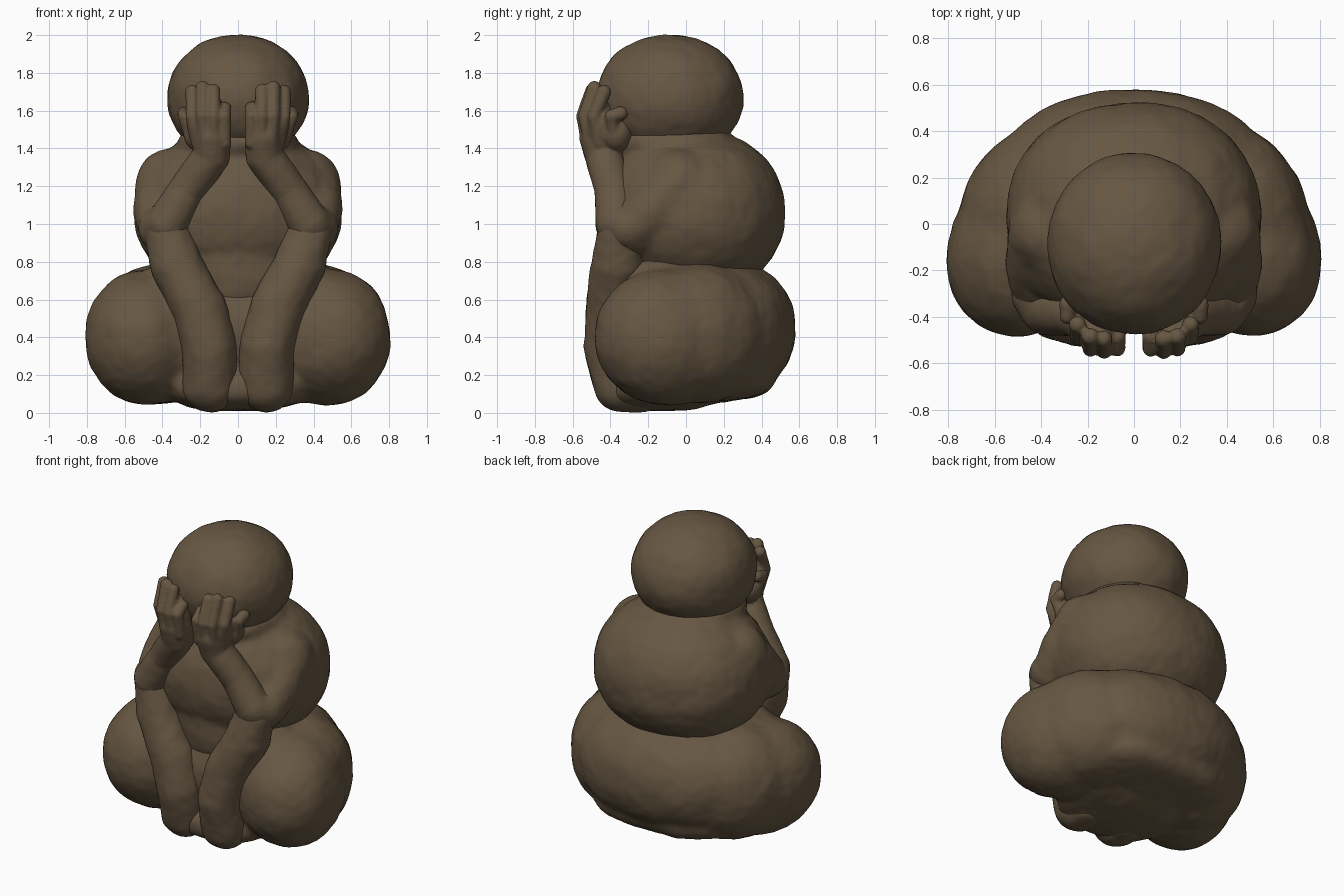
import bpy, bmesh
from mathutils import Vector, Matrix, noise
from math import radians

if "Cube" in bpy.data.objects:
    bpy.data.objects.remove(bpy.data.objects["Cube"])

brown = bpy.data.materials.new("dark brown")
brown.diffuse_color = (0.135, 0.095, 0.055, 1)
brown.use_nodes = True
brown.node_tree.nodes["Principled BSDF"].inputs["Base Color"].default_value = brown.diffuse_color


def blob(bm, centre, radii, power=2.0, turn=0.0, detail=5):
    """Rounded lump; a higher power makes it boxier."""
    new = bmesh.ops.create_icosphere(bm, subdivisions=detail, radius=1)["verts"]
    rot = Matrix.Rotation(radians(turn), 3, 'Z')
    for v in new:
        d = v.co.normalized()
        d *= sum(abs(c) ** power for c in d) ** (-1 / power)
        v.co = rot @ Vector([d[i] * radii[i] for i in range(3)]) + Vector(centre)


def limb(bm, path, steps=8):
    """Tapered limb through points given as (x, y, z, radius)."""
    for a, b in zip(path, path[1:]):
        a, b = Vector(a), Vector(b)
        for i in range(steps + 1):
            x, y, z, r = a.lerp(b, i / steps)
            blob(bm, (x, y, z), (r, r, r), detail=3)


def finish(bm, name, voxel=0.018, smooth=6, rough=0.006):
    """Fuse the lumps into one soft, slightly hand-worked surface."""
    mesh = bpy.data.meshes.new(name)
    bm.to_mesh(mesh)
    bm.free()
    obj = bpy.data.objects.new(name, mesh)
    bpy.context.collection.objects.link(obj)
    remesh = obj.modifiers.new("fuse", 'REMESH')
    remesh.mode = 'VOXEL'
    remesh.voxel_size = voxel
    soften = obj.modifiers.new("soften", 'SMOOTH')
    soften.factor = 0.5
    soften.iterations = smooth
    bpy.context.view_layer.update()
    fused = bpy.data.meshes.new_from_object(
        obj.evaluated_get(bpy.context.evaluated_depsgraph_get()))
    obj.modifiers.clear()
    obj.data = fused
    normals = [v.normal.copy() for v in fused.vertices]
    for v, n in zip(fused.vertices, normals):
        v.co += n * rough * (noise.noise(v.co * 7) + 0.5 * noise.noise(v.co * 19))
    fused.materials.clear()
    fused.materials.append(brown)
    fused.polygons.foreach_set("use_smooth", [True] * len(fused.polygons))
    fused.update()
    return obj


# Head
bm = bmesh.new()
blob(bm, (0, -0.085, 1.67), (0.375, 0.39, 0.332), 2.05)
blob(bm, (0, -0.09, 1.54), (0.33, 0.33, 0.13), 2.2)
finish(bm, "head", smooth=5)

# Torso with neck roll, chest, belly and upper arms
bm = bmesh.new()
blob(bm, (0, 0.03, 1.06), (0.55, 0.495, 0.44), 2.15)
blob(bm, (0, -0.07, 1.43), (0.32, 0.33, 0.12), 2.2)
blob(bm, (0, -0.13, 1.12), (0.40, 0.25, 0.32))
blob(bm, (0, -0.14, 0.82), (0.36, 0.275, 0.46))
for s in (-1, 1):
    limb(bm, [(s * 0.36, -0.03, 1.22, 0.18), (s * 0.415, -0.17, 1.07, 0.145),
              (s * 0.385, -0.29, 0.97, 0.14)])
finish(bm, "torso", smooth=16)

# Hips, folded thighs and the base under the feet
bm = bmesh.new()
blob(bm, (0, 0.08, 0.445), (0.64, 0.50, 0.395), 2.2)
blob(bm, (0, 0.05, 0.22), (0.52, 0.43, 0.16), 3)
blob(bm, (0, -0.13, 0.135), (0.38, 0.32, 0.125), 2.6)
for s in (-1, 1):
    blob(bm, (s * 0.475, -0.10, 0.40), (0.32, 0.39, 0.36), 2.1, turn=s * 20)
    blob(bm, (s * 0.40, 0.07, 0.42), (0.33, 0.38, 0.37), 2.1, turn=s * 35)
    blob(bm, (s * 0.33, -0.12, 0.45), (0.24, 0.30, 0.38), 2.1)
finish(bm, "hips_and_thighs", smooth=20)

for s, side in ((-1, "left"), (1, "right")):
    # Raised shin and foot
    bm = bmesh.new()
    limb(bm, [(s * 0.375, -0.345, 0.96, 0.125), (s * 0.325, -0.365, 0.78, 0.14),
              (s * 0.205, -0.39, 0.55, 0.145), (s * 0.15, -0.395, 0.35, 0.147),
              (s * 0.15, -0.345, 0.15, 0.148), (s * 0.15, -0.25, 0.143, 0.142)])
    finish(bm, side + "_leg")

    # Forearm, palm and heel of the hand
    bm = bmesh.new()
    limb(bm, [(s * 0.40, -0.30, 0.98, 0.13), (s * 0.375, -0.365, 1.0, 0.115),
              (s * 0.27, -0.385, 1.18, 0.1), (s * 0.14, -0.435, 1.36, 0.1),
              (s * 0.135, -0.465, 1.46, 0.1)])
    blob(bm, (s * 0.155, -0.455, 1.53), (0.115, 0.085, 0.15), detail=4)
    blob(bm, (s * 0.19, -0.37, 1.48), (0.10, 0.09, 0.10), detail=4)
    # Fingers and thumb: base x, tip x, y, tip height
    for x0, x1, y, z in ((0.068, 0.072, -0.525, 1.61), (0.125, 0.128, -0.535, 1.705),
                         (0.175, 0.188, -0.525, 1.72), (0.215, 0.243, -0.475, 1.70),
                         (0.235, 0.285, -0.385, 1.585)):
        limb(bm, [(s * x0, y + 0.015, 1.43, 0.035), (s * x1, y - 0.012, 1.57, 0.035),
                  (s * x1, y + 0.04, z, 0.038)], steps=8)
    finish(bm, side + "_arm_and_hand", voxel=0.0095, smooth=2, rough=0.003)
